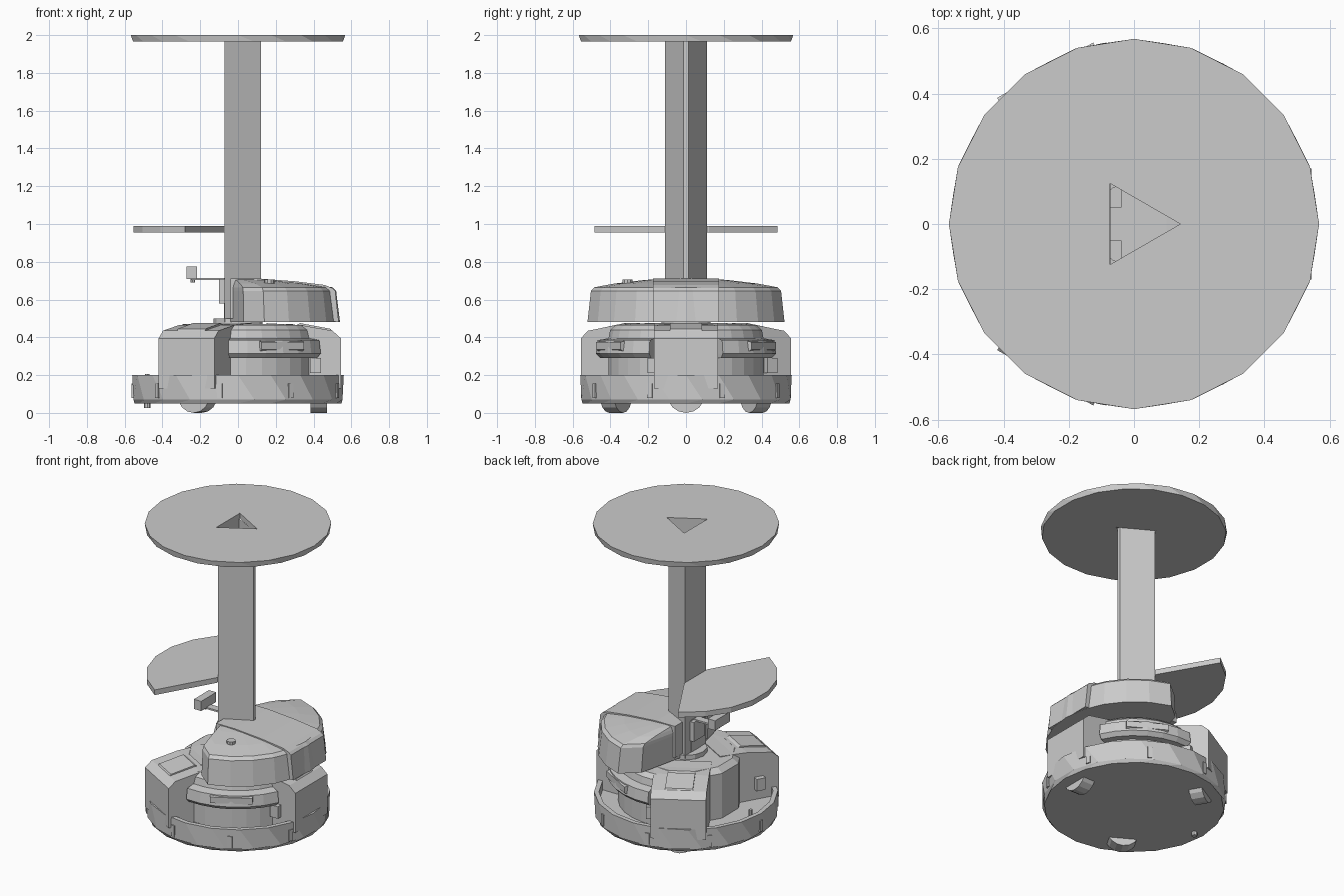
import bpy, bmesh
from math import sin, cos, radians, pi
from mathutils import Matrix

if "Cube" in bpy.data.objects:
    bpy.data.objects.remove(bpy.data.objects["Cube"])


def loft(name, rings, caps=True, turn=0):
    """Skin a stack of equal-length closed rings, then turn it about z."""
    bm = bmesh.new()
    vs = [[bm.verts.new(p) for p in ring] for ring in rings]
    n = len(vs[0])
    for a, b in zip(vs, vs[1:]):
        for i in range(n):
            j = (i + 1) % n
            bm.faces.new((a[i], a[j], b[j], b[i]))
    if caps:
        bm.faces.new(vs[0][::-1])
        bm.faces.new(vs[-1])
    bmesh.ops.recalc_face_normals(bm, faces=bm.faces)
    bm.transform(Matrix.Rotation(radians(turn), 4, 'Z'))
    me = bpy.data.meshes.new(name)
    bm.to_mesh(me)
    bm.free()
    ob = bpy.data.objects.new(name, me)
    bpy.context.collection.objects.link(ob)
    return ob


def circle(r, z, n=20, rot=0.0, x=0, y=0):
    return [(x + r * cos(2 * pi * i / n + radians(rot)),
             y + r * sin(2 * pi * i / n + radians(rot)), z) for i in range(n)]


def arc(r, a0, a1, n):
    return [(r * cos(radians(a0 + (a1 - a0) * i / n)),
             r * sin(radians(a0 + (a1 - a0) * i / n))) for i in range(n + 1)]


def stack(name, outline, levels, cx=0.0, **kw):
    """Loft a plan outline through (z, scale) levels around (cx, 0)."""
    return loft(name, [[(cx + (x - cx) * s, y * s, z) for x, y in outline]
                       for z, s in levels], **kw)


def slab(name, profile, half, turn=0, shift=0.0):
    """Side profile in (radius, z) given a width across the radius."""
    return loft(name, [[(r, shift + t, z) for r, z in profile]
                       for t in (-half, half)], turn=turn)


def box(name, x0, x1, y0, y1, z0, z1, turn=0):
    return slab(name, [(x0, z0), (x1, z0), (x1, z1), (x0, z1)],
                (y1 - y0) / 2, turn, (y0 + y1) / 2)


def rod(name, r, x, y, z0, z1, n=8):
    return loft(name, [circle(r, z0, n, x=x, y=y), circle(r, z1, n, x=x, y=y)])


# Dished round base with an open rim
loft("base", [circle(.548, .05), circle(.56, .07, rot=9), circle(.56, .2),
              circle(.53, .2), circle(.53, .14)])

# Sensors set around the rim
for k in range(9):
    box("rim_sensor", .535, .563, -.014, .014, .08, .155, turn=20 + 40 * k)

# Central core and neck
loft("core", [circle(.34, .13, 12, 15), circle(.34, .44, 12, 15),
              circle(.3, .47, 12, 15)])
loft("neck", [circle(.13, .46, 12), circle(.13, .5, 12)])

# Three pods, each with cover plate, side box and wheel
for a in (0, 120, 240):
    outer = [(.545, .13), (.545, .395), (.5, .435), (.33, .465), (.15, .475), (.15, .13)]
    slab("pod", outer, .17, a)
    slab("pod_cover", [(.5, .43), (.49, .445), (.33, .475), (.3, .46)], .085, a)
    box("pod_side_box", .38, .44, -.205, -.165, .21, .29, a)
    wheel = [[(x, .1 * cos(2 * pi * i / 16), .1 + .1 * sin(2 * pi * i / 16))
              for i in range(16)] for x in (.385, .47)]
    loft("wheel", wheel, turn=a)

# Stepped bays between the pods, one each side
for a in (-60, 60):
    bay = arc(.48, -36, 36, 6) + [(.12, .1), (.12, -.1)]
    stack("bay", bay, [(.13, .86), (.29, .86), (.29, .95), (.315, 1), (.385, .98),
                       (.395, .86), (.44, .84), (.465, .78)], turn=a)
    slab("bay_lip", [(.4, .3), (.475, .335), (.475, .375), (.4, .39)], .13, a)

# Head: domed fan-shaped housing
side = [(.03, .43), (-.04, .12)]
fan = arc(.54, -75, 75, 10) + side + [(x, -y) for x, y in side[::-1]]
stack("head", fan, [(.48, 1), (.645, .965), (.665, .93), (.685, .72),
                    (.702, .45), (.712, .22)], cx=-.04)
slab("head_panel", [(-.04, .5), (-.04, .712), (.1, .712), (.3, .697), (.46, .677),
                    (.5, .66), (.515, .645), (.533, .482)], .175)
rod("head_button", .028, .166, -.31, .66, .705, 10)

# Hollow triangular column
tri = [(-.072, -.112), (.122, -.012), (.122, .012), (-.072, .112)]
stack("column", tri, [(.48, 1), (1.97, 1)], caps=False)
box("column_foot", -.075, -.015, -.05, .05, .47, .715)
rod("column_foot_pin", .018, -.04, .0, .44, .51)

# Camera on its bracket behind the column
box("bracket_plate", -.1, -.072, -.06, .06, .58, .71)
box("bracket_arm", -.245, -.07, -.025, .025, .703, .714)
box("camera_body", -.272, -.218, -.08, .08, .71, .775)
rod("camera_stem", .012, -.24, 0, .69, .72)

# Side shelf: a third of a disc
shelf = arc(.56, 120, 240, 7) + [(-.072, -.122), (-.072, .122)]
stack("shelf", shelf, [(.955, 1), (.99, 1)])

# Top plate with triangular opening over the column
top = loft("top_plate", [circle(.562, 1.965, rot=9), circle(.568, 2.0)])
hole = stack("plate_cutter", [(-.073, -.124), (.142, 0), (-.073, .124)],
             [(1.9, 1), (2.1, 1)])
hole.hide_render = True
hole.hide_viewport = True
cut = top.modifiers.new("opening", 'BOOLEAN')
cut.operation = 'DIFFERENCE'
cut.object = hole
cut.solver = 'EXACT'

# Rear bolt and knob
rod("rear_bolt", .018, -.48, 0, .025, .06)
rod("rear_knob", .012, -.48, 0, .13, .205)
